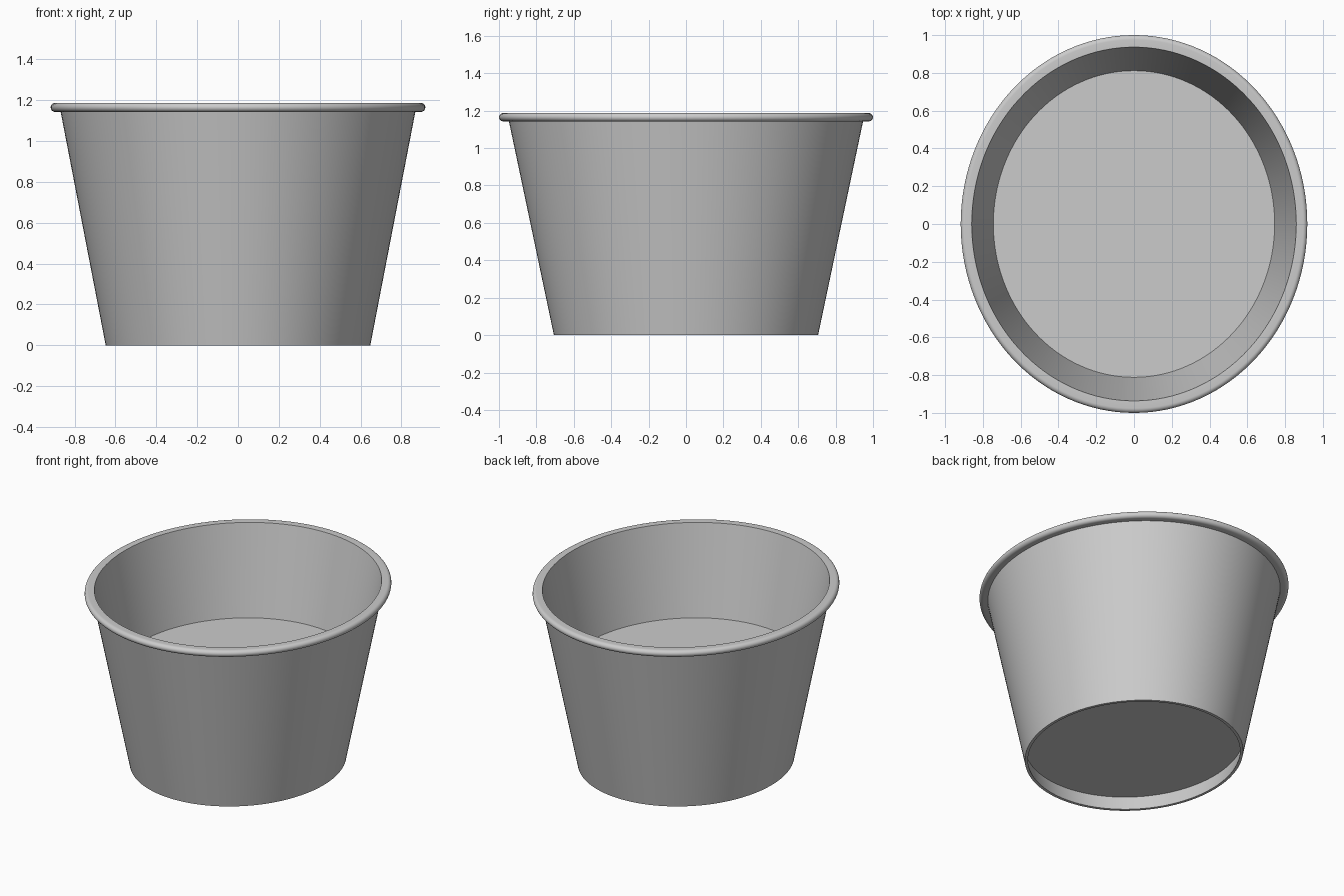
import bpy
import bmesh
from math import cos, sin, pi, radians

SEGMENTS = 128
DEPTH = 1.09      # oval: y radius relative to x radius
WALL = 0.018

cube = bpy.data.objects.get("Cube")
if cube:
    bpy.data.objects.remove(cube, do_unlink=True)

grey = bpy.data.materials.new("plain grey")
grey.use_nodes = True
colour = (0.6, 0.6, 0.6, 1)
grey.diffuse_color = colour
grey.node_tree.nodes["Principled BSDF"].inputs["Base Color"].default_value = colour


def outer(z):
    """Outer x radius of the tapered wall at height z."""
    return 0.648 + 0.193 * z


def lathe(name, profile, closed=False, capped=False):
    """Sweep a (radius, height) profile around the oval."""
    bm = bmesh.new()
    rings = []
    for r, z in profile:
        angles = [2 * pi * i / SEGMENTS for i in range(SEGMENTS)]
        rings.append([bm.verts.new((r * cos(a), r * DEPTH * sin(a), z)) for a in angles])
    pairs = list(zip(rings, rings[1:]))
    if closed:
        pairs.append((rings[-1], rings[0]))
    for low, high in pairs:
        for i in range(SEGMENTS):
            j = (i + 1) % SEGMENTS
            bm.faces.new((low[i], low[j], high[j], high[i]))
    if capped:
        bm.faces.new(rings[0])
        bm.faces.new(rings[-1])
    bmesh.ops.recalc_face_normals(bm, faces=bm.faces)
    mesh = bpy.data.meshes.new(name)
    bm.to_mesh(mesh)
    bm.free()
    mesh.materials.append(grey)
    obj = bpy.data.objects.new(name, mesh)
    bpy.context.collection.objects.link(obj)
    bpy.ops.object.select_all(action="DESELECT")
    obj.select_set(True)
    bpy.context.view_layer.objects.active = obj
    bpy.ops.object.shade_smooth_by_angle(angle=radians(35))


# Tapered wall with a rolled rim, swept as one profile
rim_z, rim_r, rim_mid = 1.165, 0.0225, 0.895
top, under = rim_z + rim_r, rim_z - rim_r
roll = [(rim_mid + rim_r * cos(a), rim_z + rim_r * sin(a))
        for a in (-pi / 2 + pi * i / 12 for i in range(13))]
lathe("cup_wall_and_rim",
      [(outer(0) - WALL, 0), (outer(0), 0), (outer(under), under)]
      + roll + [(outer(top) - WALL, top - 0.001)], closed=True)

# Thick floor, recessed above the foot of the wall
lathe("cup_floor", [(outer(z) - WALL + 0.0005, z) for z in (0.098, 0.594)], capped=True)
